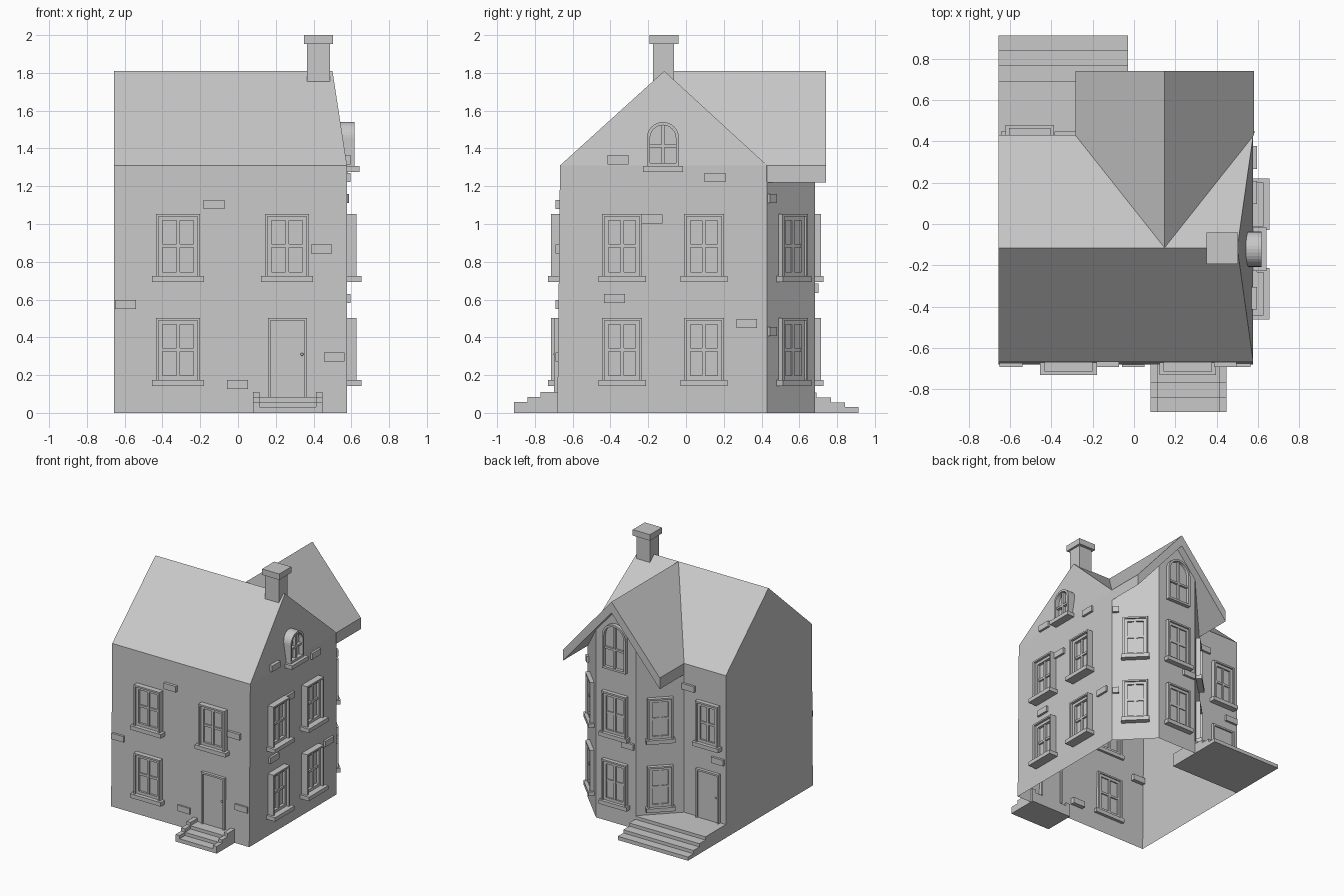
import bpy, bmesh
from math import pi, sin, cos, radians
from mathutils import Matrix, Vector

cube = bpy.data.objects.get("Cube")
if cube:
    bpy.data.objects.remove(cube)

GREY = (0.58, 0.58, 0.58, 1)
stone = bpy.data.materials.new("grey_stone")
stone.use_nodes = True
stone.diffuse_color = GREY
stone.node_tree.nodes["Principled BSDF"].inputs["Base Color"].default_value = GREY

# Main dimensions
LEFT, RIGHT, FRONT, BACK = -0.657, 0.577, -0.667, 0.43
EAVE, RIDGE, RIDGE_Y = 1.31, 1.81, -0.115
WING_X, WING_HALF, BAY_Y, WING_END = 0.148, 0.432, 0.683, 0.74
BAY_L, BAY_R = -0.03, 0.326


def finish(name, bm, matrix=None, recalc=True):
    if recalc:
        bmesh.ops.recalc_face_normals(bm, faces=bm.faces[:])
    mesh = bpy.data.meshes.new(name)
    bm.to_mesh(mesh)
    bm.free()
    mesh.materials.append(stone)
    obj = bpy.data.objects.new(name, mesh)
    if matrix:
        obj.matrix_world = matrix
    bpy.context.collection.objects.link(obj)
    return obj


def box(bm, x0, x1, y0, y1, z0, z1):
    size = Vector((x1 - x0, y1 - y0, z1 - z0))
    mid = Vector((x0 + x1, y0 + y1, z0 + z1)) / 2
    bmesh.ops.create_cube(bm, size=1, matrix=Matrix.Translation(mid) @ Matrix.Diagonal((*size, 1)))


def wall_frame(x, y, degrees):
    """Local frame on a wall: x runs along it, -y points outward."""
    return Matrix.Translation((x, y, 0)) @ Matrix.Rotation(radians(degrees), 4, 'Z')


def shell(name, faces):
    bm = bmesh.new()
    for pts in faces:
        bm.faces.new([bm.verts.new(p) for p in pts])
    bmesh.ops.remove_doubles(bm, verts=bm.verts[:], dist=0.0001)
    return finish(name, bm)


# House body: open below, right gable leaning inward
foot = FRONT - 0.014
fl, fr, br, bl = (LEFT, foot, 0), (RIGHT, foot, 0), (RIGHT, BACK, 0), (LEFT, BACK, 0)
efl, efr, ebr, ebl = (LEFT, FRONT, EAVE), (RIGHT, FRONT, EAVE), (RIGHT, BACK, EAVE), (LEFT, BACK, EAVE)
rl, rr = (LEFT, RIDGE_Y, RIDGE), (0.5, RIDGE_Y, RIDGE)
wing_l, wing_r = WING_X - WING_HALF, WING_X + WING_HALF
shell("house_body", [
    (fl, fr, efr, efl), (fr, br, ebr, efr), (efr, ebr, rr), (fl, efl, rl, ebl, bl),
    (bl, ebl, (wing_l, BACK, EAVE), (wing_l, BACK, 0)),
    (efl, efr, rr, rl), (ebl, rl, rr, ebr, (wing_l, BACK, EAVE))])


# Rear bay, rising to the underside of the wing roof
def under(x):
    return RIDGE - 0.085 - abs(x - WING_X) * (RIDGE - EAVE) / WING_HALF


plan = [(RIGHT, BACK), (BAY_R, BAY_Y), (BAY_L, BAY_Y), (wing_l, BACK)]
bay_faces = []
for i, ((ax, ay), (bx, by)) in enumerate(zip(plan, plan[1:])):
    face = [(ax, ay, 0), (bx, by, 0), (bx, by, under(bx))]
    if i == 1:
        face.append((WING_X, BAY_Y, under(WING_X)))
    bay_faces.append(face + [(ax, ay, under(ax))])
shell("rear_bay", bay_faces)

# Wing roof slab with valleys running into the main roof
T = 0.09
roof_faces = []
for s in (-1, 1):
    ex = WING_X + s * WING_HALF
    top = [(WING_X, RIDGE_Y, RIDGE), (ex, BACK, EAVE), (ex, WING_END, EAVE), (WING_X, WING_END, RIDGE)]
    low = [(x, y, z - T) for x, y, z in top]
    roof_faces += [top, low, (top[1], top[2], low[2], low[1]),
                   (top[2], top[3], low[3], low[2]), (top[0], top[1], low[1], low[0])]
shell("wing_roof", roof_faces)

# Chimney
bm = bmesh.new()
box(bm, 0.365, 0.487, -0.175, -0.063, 1.6, 1.955)
box(bm, 0.35, 0.504, -0.193, -0.04, 1.952, 2.0)
finish("chimney", bm)


# Sash windows
def window(name, frame, z0, width, sill_width, out, sill_out):
    bm = bmesh.new()
    h, top, b, s = width / 2, z0 + 0.36, 0.013, 0.035
    low = z0 + 0.032
    box(bm, -sill_width / 2, sill_width / 2, -sill_out, 0.02, z0, low)
    for side in (-1, 1):
        x0, x1 = sorted((side * h, side * (h - b)))
        box(bm, x0, x1, -out, 0.02, low, top)
        x0, x1 = sorted((side * (h - b), side * (h - s)))
        box(bm, x0, x1, -out * 0.6, 0.01, low, top - b)
    box(bm, b - h, h - b, -out, 0.02, top - b, top)
    box(bm, s - h, h - s, -out * 0.6, 0.01, top - s, top - b)
    box(bm, s - h, h - s, -out * 0.6, 0.01, low, low + 0.022)
    mid = low + 0.16
    box(bm, -0.009, 0.009, -out * 0.5, 0.01, low + 0.022, top - s)
    box(bm, s - h, h - s, -out * 0.45, 0.01, mid - 0.009, mid + 0.009)
    box(bm, s - h, h - s, -0.007, 0.0, low, top - b)
    finish(name, bm, frame)


UP, DOWN = 0.693, 0.143
front = lambda x: wall_frame(x, FRONT - 0.007, 0)
side = lambda y: wall_frame(RIGHT, y, 90)
rear = lambda x: wall_frame(x, BACK, 180)
bay_rear = lambda x: wall_frame(x, BAY_Y, 180)
mid_y = (BACK + BAY_Y) / 2
bay_right = wall_frame((RIGHT + BAY_R) / 2, mid_y, 135)
bay_left = wall_frame((wing_l + BAY_L) / 2, mid_y, 225)

window("front_window_upper_right", front(0.26), UP, 0.233, 0.275, 0.04, 0.056)
for z, level in ((UP, "upper"), (DOWN, "lower")):
    window(f"front_window_{level}_left", front(-0.317), z, 0.233, 0.275, 0.04, 0.056)
    for y, place in ((-0.338, "near"), (0.095, "far")):
        window(f"side_window_{level}_{place}", side(y), z, 0.212, 0.25, 0.05, 0.078)
    window(f"bay_window_{level}_centre", bay_rear(WING_X), z, 0.22, 0.25, 0.032, 0.045)
    window(f"bay_window_{level}_right", bay_right, z, 0.19, 0.215, 0.032, 0.045)
    window(f"bay_window_{level}_left", bay_left, z, 0.19, 0.215, 0.032, 0.045)
window("rear_window", rear(-0.505), UP, 0.2, 0.235, 0.035, 0.05)


# Arched attic windows
def arch_window(name, frame, z0, top, width, out, back, pane_y, sill):
    bm = bmesh.new()
    r, b = width / 2, 0.017
    spring = top - r

    def loop(radius, y, base):
        pts = [(radius, y, base)]
        pts += [(radius * cos(a), y, spring + radius * sin(a)) for a in (pi * i / 16 for i in range(17))]
        return [bm.verts.new(p) for p in pts + [(-radius, y, base)]]

    rings = [loop(r, back, z0), loop(r, -out, z0), loop(r - b, -out, z0 + b), loop(r - b, pane_y, z0 + b)]
    n = len(rings[0])
    for a, c in zip(rings, rings[1:]):
        for i in range(n):
            j = (i + 1) % n
            bm.faces.new((a[i], a[j], c[j], c[i]))
    bm.faces.new(rings[-1])
    bar = z0 + (top - z0) * 0.45
    box(bm, -0.008, 0.008, -out * 0.7, pane_y, z0 + b, top - b)
    box(bm, b - r, r - b, -out * 0.7, pane_y, bar - 0.008, bar + 0.008)
    if sill:
        box(bm, -r - 0.02, r + 0.02, -sill, 0.02, z0 - 0.032, z0)
    finish(name, bm, frame)


arch_window("side_attic_window", side(-0.122), 1.307, 1.54, 0.17, 0.04, 0.04, -0.004, 0.065)
arch_window("bay_attic_window", bay_rear(WING_X), 1.24, 1.61, 0.21, 0.03, 0.01, -0.005, 0)


# Doors with surround and round knob
def door(name, frame):
    bm = bmesh.new()
    h, z0, top, b = 0.103, 0.085, 0.503, 0.014
    for s in (-1, 1):
        x0, x1 = sorted((s * h, s * (h - b)))
        box(bm, x0, x1, -0.025, 0.02, z0, top)
    box(bm, -h, h, -0.025, 0.02, top - b, top)
    box(bm, b - h, h - b, -0.012, 0.01, z0, top - b)
    bmesh.ops.create_uvsphere(bm, u_segments=10, v_segments=6, radius=0.008,
                              matrix=Matrix.Translation((0.077, -0.02, 0.31)))
    finish(name, bm, frame)


door("front_door", front(0.262))
door("rear_door", rear(-0.505))

# Front steps between stepped cheek walls
bm = bmesh.new()
for i, y in enumerate((-0.91, -0.84, -0.77)):
    z = 0.058 + 0.026 * i
    box(bm, 0.115, 0.412, y, -0.66, 0, z - 0.027)
    for x in (0.08, 0.412):
        box(bm, x, x + 0.035, y, -0.66, 0, z)
finish("front_steps", bm)

# Rear porch steps
bm = bmesh.new()
for i, y in enumerate((0.913, 0.843, 0.767, 0.69)):
    box(bm, LEFT, BAY_L, BACK - 0.005, y, 0, 0.03 + 0.026 * i)
finish("rear_steps", bm)

# Scattered raised bricks
bricks = [(front, [(-0.127, 1.103), (0.442, 0.868), (-0.595, 0.574), (-0.003, 0.151), (0.51, 0.296)]),
          (side, [(-0.36, 1.34), (0.153, 1.246), (-0.18, 1.026), (-0.378, 0.606), (0.322, 0.473)]),
          (bay_rear, [(0.037, 0.66)]),
          (rear, [(-0.33, 1.13), (-0.59, 0.605)])]
for wall, spots in bricks:
    for along, z in spots:
        bm = bmesh.new()
        box(bm, -0.055, 0.055, -0.018, 0.03, z - 0.024, z + 0.024)
        finish("raised_brick", bm, wall(along))
for z in (1.135, 0.43):
    bm = bmesh.new()
    box(bm, -0.175, -0.125, -0.018, 0.03, z - 0.024, z + 0.024)
    finish("bay_brick", bm, bay_right)
